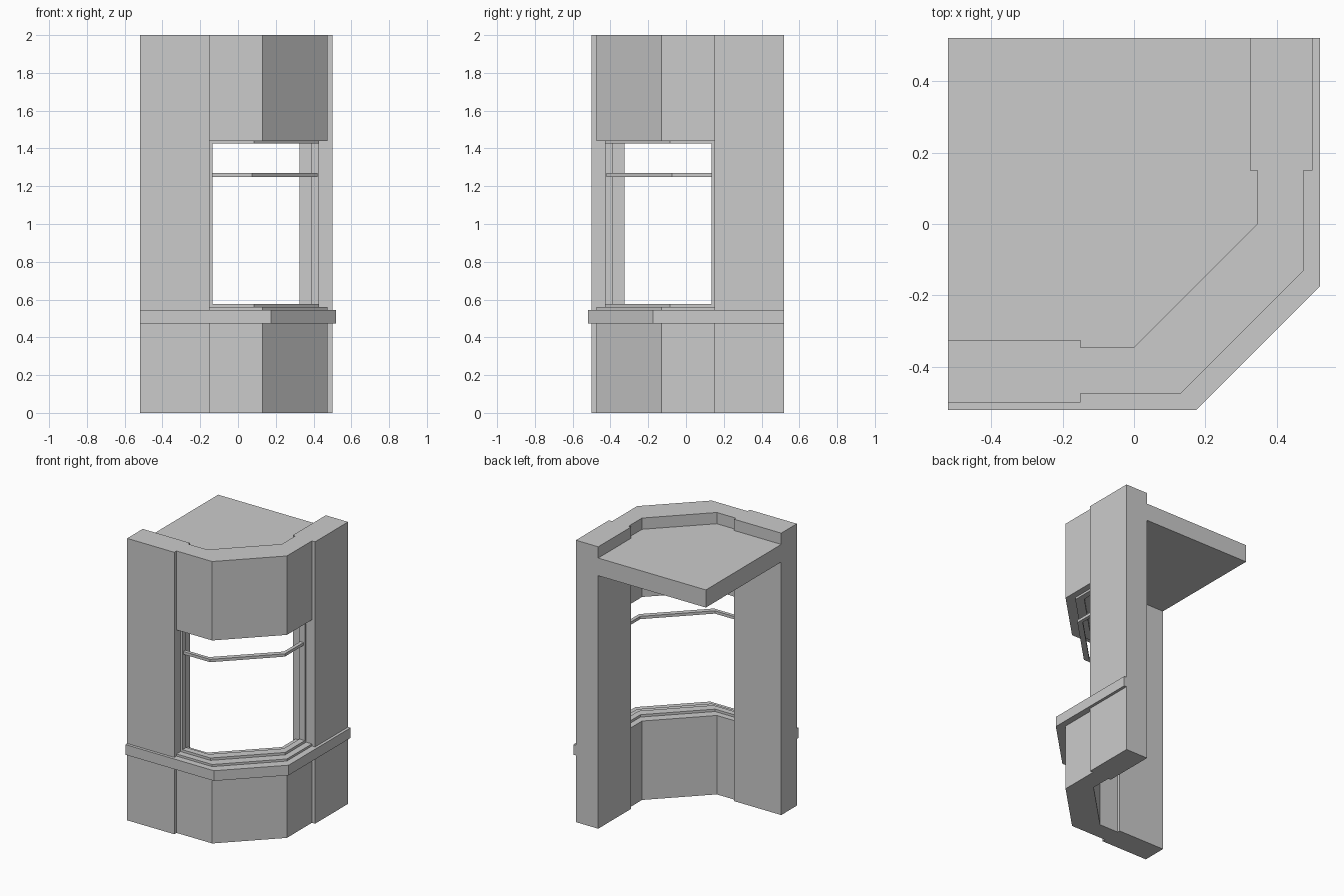
import bpy, bmesh

if "Cube" in bpy.data.objects:
    bpy.data.objects.remove(bpy.data.objects["Cube"])

END = 0.52      # outer end of the two wings
JAMB = 0.15     # where the wings meet the bay
INNER = 0.345   # inner face of the bay wall


def prism(name, outline, z0, z1):
    """Vertical extrusion of a plan outline."""
    bm = bmesh.new()
    face = bm.faces.new([bm.verts.new((x, y, z0)) for x, y in outline])
    ext = bmesh.ops.extrude_face_region(bm, geom=[face])["geom"]
    moved = [v for v in ext if isinstance(v, bmesh.types.BMVert)]
    bmesh.ops.translate(bm, verts=moved, vec=(0, 0, z1 - z0))
    bmesh.ops.recalc_face_normals(bm, faces=bm.faces)
    me = bpy.data.meshes.new(name)
    bm.to_mesh(me)
    bm.free()
    ob = bpy.data.objects.new(name, me)
    bpy.context.collection.objects.link(ob)
    return ob


def flip(points):
    """Reflect a plan outline over the diagonal corner axis."""
    return [(-y, -x) for x, y in points]


def bend(a, end):
    """Plan line running round the chamfered corner at distance a."""
    half = [(-end, -a), (a - INNER, -a)]
    return half + flip(half)[::-1]


def strip(name, outer, inner, end, z0, z1):
    return prism(name, bend(outer, end) + bend(inner, end)[::-1], z0, z1)


# full height wings, and window jambs standing against them
wing = [(-END, -0.50), (-JAMB, -0.50), (-JAMB, -0.325), (-END, -0.325)]
jamb = [(-JAMB, -0.43), (-0.135, -0.43), (-0.135, -0.388), (-JAMB, -0.388)]
for side, f in (("front", list), ("right", flip)):
    prism(side + "_wing", f(wing), 0, 2)
    prism(side + "_window_jamb", f(jamb), 0.575, 1.427)

# bay wall below and above the window
strip("lower_bay_wall", 0.475, INNER, JAMB, 0, 0.56)
strip("upper_bay_wall", 0.475, INNER, JAMB, 1.44, 2)

# projecting ledge
strip("ledge", 0.52, 0.475, END, 0.473, 0.545)

# window frame rails and crossbar
strip("window_bottom_rail", 0.43, 0.388, JAMB, 0.56, 0.577)
strip("window_top_rail", 0.43, 0.388, JAMB, 1.425, 1.44)
strip("window_crossbar", 0.42, 0.395, 0.136, 1.25, 1.27)

# roof slab filling the inside of the corner
edge = [(-END, -0.325), (-JAMB, -0.325), (-JAMB, -INNER), (0, -INNER)]
prism("roof_slab", [(-END, END)] + edge + flip(edge)[::-1], 1.795, 1.92)
